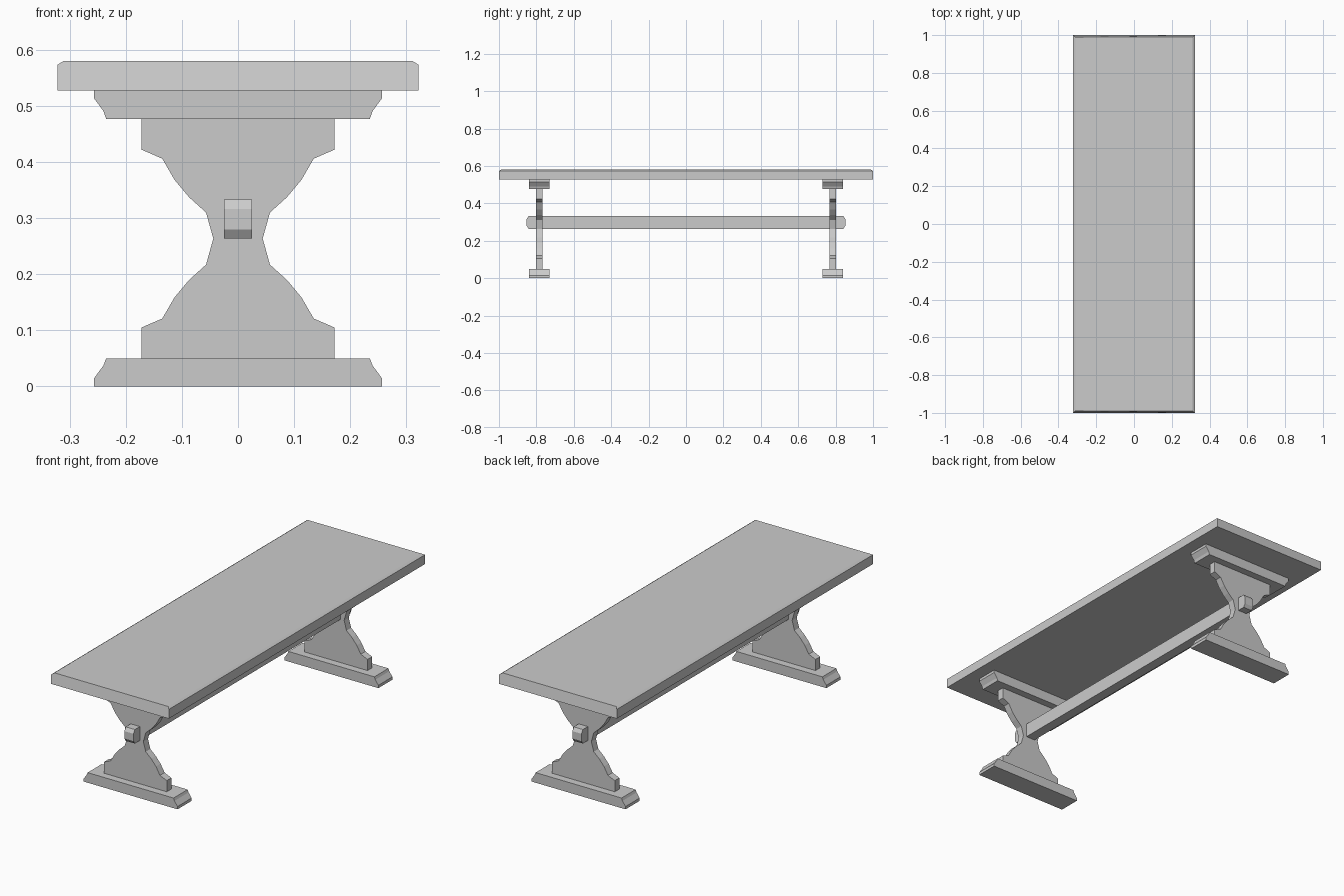
import bpy, bmesh
from mathutils import Vector

if "Cube" in bpy.data.objects:
    bpy.data.objects.remove(bpy.data.objects["Cube"])


def prism(name, pts, axis, a, b):
    """Extrude a closed 2D profile; axis 'y' takes (x, z), axis 'x' takes (y, z)."""
    bm = bmesh.new()
    place = (lambda p: (p[0], a, p[1])) if axis == 'y' else (lambda p: (a, p[0], p[1]))
    face = bm.faces.new([bm.verts.new(place(p)) for p in pts])
    ext = bmesh.ops.extrude_face_region(bm, geom=[face])
    move = Vector((0, b - a, 0)) if axis == 'y' else Vector((b - a, 0, 0))
    bmesh.ops.translate(bm, vec=move,
                        verts=[g for g in ext['geom'] if isinstance(g, bmesh.types.BMVert)])
    bmesh.ops.recalc_face_normals(bm, faces=bm.faces)
    me = bpy.data.meshes.new(name)
    bm.to_mesh(me)
    bm.free()
    ob = bpy.data.objects.new(name, me)
    bpy.context.collection.objects.link(ob)
    return ob


def mirrored(half):
    """Complete a right-hand outline with its left-hand copy."""
    return half + [(-x, z) for x, z in reversed(half)]


# Table top with a shallow chamfer around the upper edge
top = prism("table_top", mirrored([(0.322, 0.527), (0.322, 0.573), (0.311, 0.58)]), 'y', -1, 1)
for v in top.data.vertices:
    if v.co.z > 0.579:
        v.co.y *= 0.989

# Trestle outlines: foot, top bearer and waisted leg
MID = 0.2635
foot = [(0.257, 0.0), (0.257, 0.014), (0.24, 0.037), (0.235, 0.05)]
bearer = [(0.235, 0.477), (0.24, 0.491), (0.257, 0.514), (0.257, 0.527)]
lower = [(0.172, 0.05), (0.172, 0.105), (0.135, 0.121), (0.113, 0.159),
         (0.087, 0.19), (0.057, 0.217)]
leg = lower + [(0.044, MID)] + [(x, 2 * MID - z) for x, z in reversed(lower)]

for side, y in (("front", -0.784), ("back", 0.784)):
    prism(side + "_foot", mirrored(foot), 'y', y - 0.055, y + 0.055)
    prism(side + "_bearer", mirrored(bearer), 'y', y - 0.055, y + 0.055)
    prism(side + "_leg", mirrored(leg), 'y', y - 0.018, y + 0.018)

# Long stretcher passing through both legs, ends chamfered
end = [(0.841, 0.264), (0.852, 0.28), (0.852, 0.316), (0.841, 0.333)]
prism("stretcher", mirrored(end), 'x', -0.025, 0.025)
